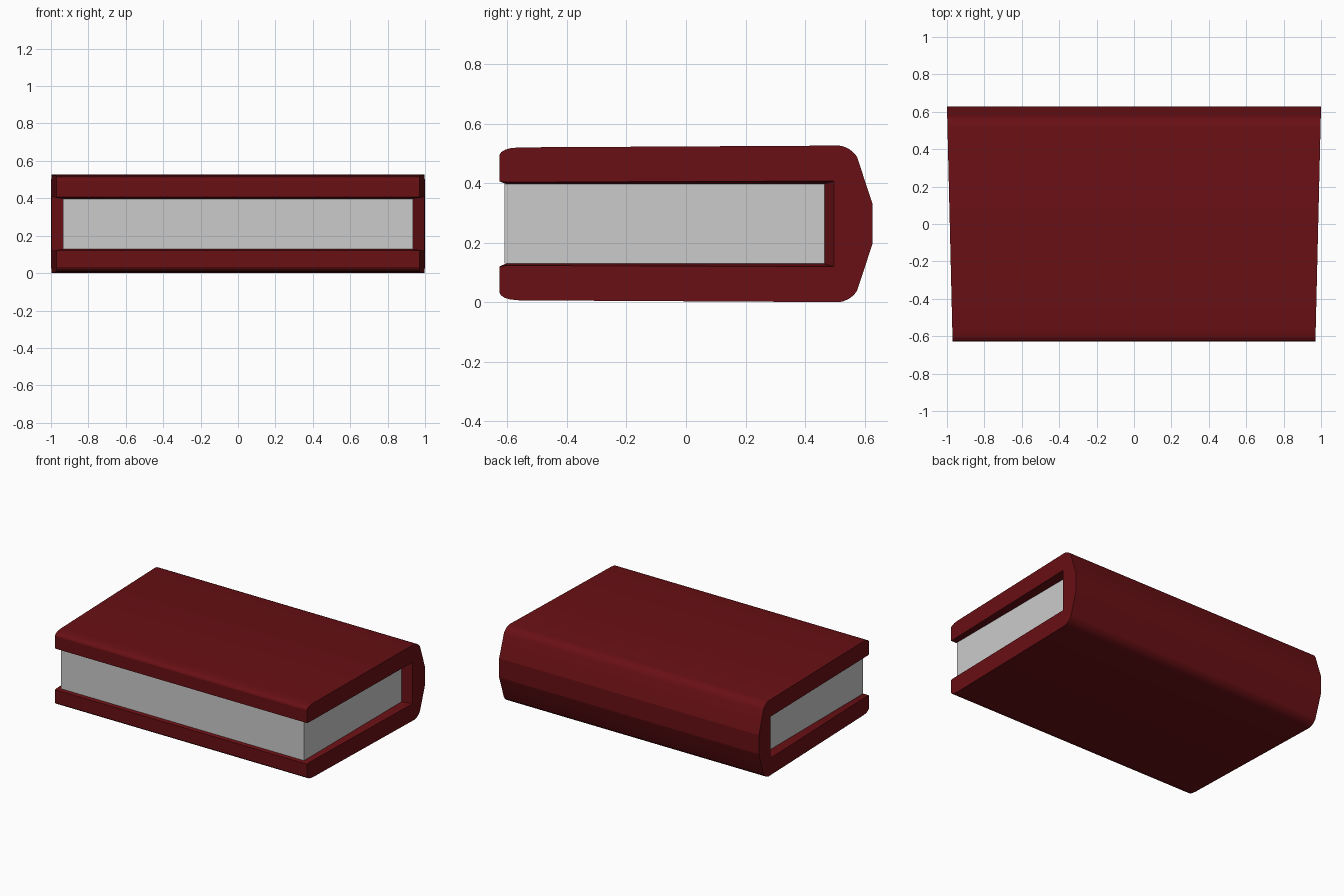
import bpy, bmesh, math

if "Cube" in bpy.data.objects:
    bpy.data.objects.remove(bpy.data.objects["Cube"])

MID = 0.263            # height of the book's mirror plane
PAGE_X = 0.935         # half length of the page block


def finish(bm, name, color=None, angle=None):
    bmesh.ops.recalc_face_normals(bm, faces=bm.faces)
    me = bpy.data.meshes.new(name)
    bm.to_mesh(me)
    bm.free()
    ob = bpy.data.objects.new(name, me)
    bpy.context.collection.objects.link(ob)
    if color:
        mat = bpy.data.materials.new(name + "_material")
        mat.diffuse_color = color
        mat.use_nodes = True
        mat.node_tree.nodes["Principled BSDF"].inputs["Base Color"].default_value = mat.diffuse_color
        me.materials.append(mat)
    if angle:
        bpy.context.view_layer.objects.active = ob
        ob.select_set(True)
        bpy.ops.object.shade_smooth_by_angle(angle=math.radians(angle))
        ob.select_set(False)
    return ob


def end_x(y):
    # the cover gets slightly longer towards the spine
    return 0.985 + 0.015 * y / 0.627


def profile(inner):
    # upper half: (y, height above mid), from cavity corner to spine
    half = inner + [(-0.627, 0.231), (-0.621, 0.241), (-0.608, 0.249),
                    (-0.59, 0.254), (-0.56, 0.257)]
    y, z = 0.515, 0.263
    half.append((y, z))
    for deg, step in ((12, .015), (24, .018), (36, .018), (48, .015), (60, .010)):
        y += step * math.cos(math.radians(deg))
        z -= step * math.sin(math.radians(deg))
        half.append((y, z))
    half.append((0.627, 0.066))
    return half + [(y, -z) for y, z in reversed(half)]


# Cover: C-shaped section whose cavity narrows from each end to the pages
rim = profile([(0.497, 0.144), (-0.605, 0.140), (-0.627, 0.143)])
core = profile([(0.465, 0.134), (-0.605, 0.134), (-0.627, 0.143)])
bm = bmesh.new()
rings = [[bm.verts.new((-end_x(y), y, MID + z)) for y, z in rim],
         [bm.verts.new((-PAGE_X, y, MID + z)) for y, z in core],
         [bm.verts.new((PAGE_X, y, MID + z)) for y, z in core],
         [bm.verts.new((end_x(y), y, MID + z)) for y, z in rim]]
n = len(rim)
for a, b in zip(rings, rings[1:]):
    for i in range(n):
        j = (i + 1) % n
        bm.faces.new((a[i], a[j], b[j], b[i]))
bm.faces.new(rings[0])
bm.faces.new(rings[-1])
finish(bm, "cover", (0.14, 0.005, 0.007, 1), 16)

# Page block
bm = bmesh.new()
bmesh.ops.create_cube(bm, size=1)
bmesh.ops.scale(bm, vec=(2 * PAGE_X, 1.075, 0.268), verts=bm.verts)
bmesh.ops.translate(bm, vec=(0, -0.0725, MID), verts=bm.verts)
finish(bm, "pages")
